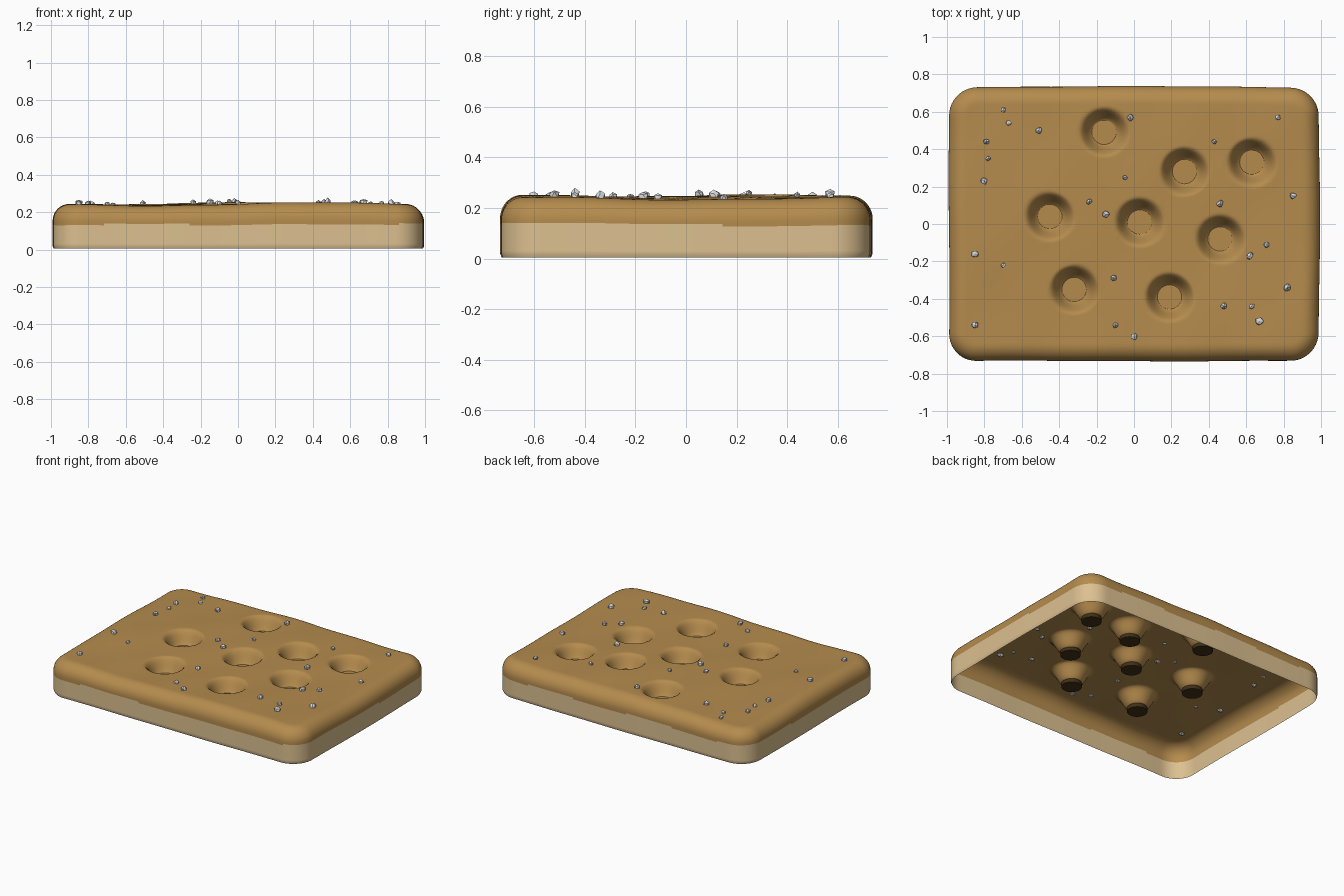
import bpy, bmesh, math, random
from mathutils import Vector

random.seed(4)
if "Cube" in bpy.data.objects:
    bpy.data.objects.remove(bpy.data.objects["Cube"])

HALF_X, HALF_Y, CORNER, FILLET = 0.99, 0.733, 0.15, 0.09
TOP, BAKE_LINE, SEGMENTS, RINGS = 0.243, 0.135, 320, 64
HOLE_RADIUS, HOLE_DEPTH = 0.065, 0.085
HOLES = [(-.16, .49), (.27, .28), (.63, .33), (-.45, .04), (.03, .01),
         (.46, -.08), (-.32, -.35), (.19, -.39)]
GRAINS = [(-.7, .61), (-.67, .54), (-.51, .5), (-.02, .57), (-.79, .44), (-.78, .35),
          (-.8, .23), (-.05, .25), (.43, .44), (.77, .57), (-.24, .12), (-.15, .05),
          (.46, .11), (.85, .15), (-.85, -.16), (-.7, -.22), (-.11, -.29), (.62, -.17),
          (.71, -.11), (.82, -.34), (.48, -.44), (.63, -.44), (.67, -.52),
          (-.85, -.54), (-.1, -.54), (0, -.6)]


def material(name, color):
    m = bpy.data.materials.new(name)
    m.use_nodes = True
    m.diffuse_color = (*color, 1)
    m.node_tree.nodes["Principled BSDF"].inputs["Base Color"].default_value = (*color, 1)
    return m


crust = material("toasted crust", (.46, .26, .075))
dough = material("pale dough", (.72, .53, .28))
dark = material("dark underside", (.05, .028, .008))
salt = material("salt", (.68, .7, .73))


def make_object(bm, name, mats, smooth=False):
    mesh = bpy.data.meshes.new(name)
    bm.to_mesh(mesh)
    bm.free()
    for m in mats:
        mesh.materials.append(m)
    ob = bpy.data.objects.new(name, mesh)
    bpy.context.collection.objects.link(ob)
    for p in mesh.polygons:
        p.use_smooth = smooth
    return ob


def wave(x, y):
    """Gentle unevenness of the baked sheet."""
    return (.006 * math.sin(4.1 * x + 1.5 * y + 1) + .004 * math.sin(5.3 * y - 2 * x)
            + .002 * math.sin(13 * x + 2) * math.sin(11 * y))


def outline(inset):
    """Rounded rectangle with evenly spaced points, counterclockwise."""
    r = CORNER - inset
    cx, cy = HALF_X - CORNER, HALF_Y - CORNER
    arc = math.pi / 2 * CORNER
    pts = []
    steps = SEGMENTS // 4
    long_x = round(steps * 2 * cx / (2 * cx + 2 * cy + 2 * arc) * 2)
    long_y = round(steps * 2 * cy / (2 * cx + 2 * cy + 2 * arc) * 2)
    bend = (SEGMENTS // 2 - long_x - long_y) // 2
    corners = [(cx, -cy, -90, long_y), (cx, cy, 0, long_x),
               (-cx, cy, 90, long_y), (-cx, -cy, 180, long_x)]
    for k, (px, py, start, count) in enumerate(corners):
        nx, ny = corners[(k + 1) % 4][:2]
        for i in range(bend):
            a = math.radians(start + 90 * i / bend)
            pts.append(Vector((px + r * math.cos(a), py + r * math.sin(a))))
        a = math.radians(start + 90)
        off = Vector((r * math.cos(a), r * math.sin(a)))
        for i in range(count):
            pts.append(Vector((px, py)).lerp(Vector((nx, ny)), i / count) + off)
    return pts


def dimple(x, y):
    """Depth of the pressed hollows at a point."""
    d = 0
    for hx, hy in HOLES:
        r = math.hypot(x - hx, y - hy)
        t = min(max((.135 - r) / (.135 - .055), 0), 1)
        d = max(d, HOLE_DEPTH * 1.12 * t * t * (3 - 2 * t))
    return d


# Baked shell: upright wall, rounded rim and dimpled top, open underneath
bm = bmesh.new()
wall_top = TOP - FILLET
profile = [(.006, .005), (0, .02)]
profile += [(0, .02 + (wall_top - .02) * i / 12) for i in range(1, 13)]
profile += [(FILLET * (1 - math.cos(a)), wall_top + FILLET * math.sin(a))
            for a in (math.pi / 2 * i / 10 for i in range(1, 11))]
loops = []
for inset, z in profile:
    loops.append([(p.x, p.y, z) for p in outline(inset)])
rim = loops[-1]
for j in range(1, RINGS):
    s = 1 - j / RINGS
    loops.append([(x * s, y * s, z) for x, y, z in rim])


def bake(x, y, z):
    lift = z / TOP
    swell = 1 + .5 * wave(y * 1.3, x * .3)
    return (x * swell, y * (1 + .7 * wave(x * .8, y * .2)),
            z + wave(x, y) * lift - dimple(x, y) * (lift > .9))


verts = [[bm.verts.new(bake(*c)) for c in loop] for loop in loops]
for low, high in zip(verts, verts[1:]):
    n = len(low)
    for i in range(n):
        bm.faces.new((low[i], low[(i + 1) % n], high[(i + 1) % n], high[i]))
centre = bm.verts.new(bake(0, 0, TOP))
last = verts[-1]
for i in range(len(last)):
    bm.faces.new((last[i], last[(i + 1) % len(last)], centre))
for f in bm.faces:
    c = f.calc_center_median()
    on_wall = f.normal.z < .5 and max(abs(c.x) / HALF_X, abs(c.y) / HALF_Y) > .93
    line = BAKE_LINE + .7 * wave(c.x * 2, c.y * 2)
    f.material_index = 1 if on_wall and c.z < line else 0
make_object(bm, "cracker_shell", [crust, dough], smooth=True)

# Flat floor of each hole, with a dark underside
for k, (x, y) in enumerate(HOLES):
    bm = bmesh.new()
    floor = TOP + wave(x, y) - HOLE_DEPTH
    bmesh.ops.create_cone(bm, cap_ends=True, segments=32, radius1=HOLE_RADIUS,
                          radius2=HOLE_RADIUS, depth=.03)
    bmesh.ops.translate(bm, verts=bm.verts, vec=(x, y, floor - .015))
    bm.normal_update()
    for f in bm.faces:
        f.material_index = 0 if f.normal.z > .5 else 1
    make_object(bm, f"hole_floor_{k + 1}", [crust, dark])

# Salt grains scattered on the top
for k, (x, y) in enumerate(GRAINS):
    bm = bmesh.new()
    size = random.uniform(.014, .022)
    bmesh.ops.create_icosphere(bm, subdivisions=1, radius=size)
    for v in bm.verts:
        v.co *= random.uniform(.75, 1.2)
    bmesh.ops.translate(bm, verts=bm.verts, vec=(x, y, TOP + wave(x, y) + size * .3))
    make_object(bm, f"salt_grain_{k + 1}", [salt])
